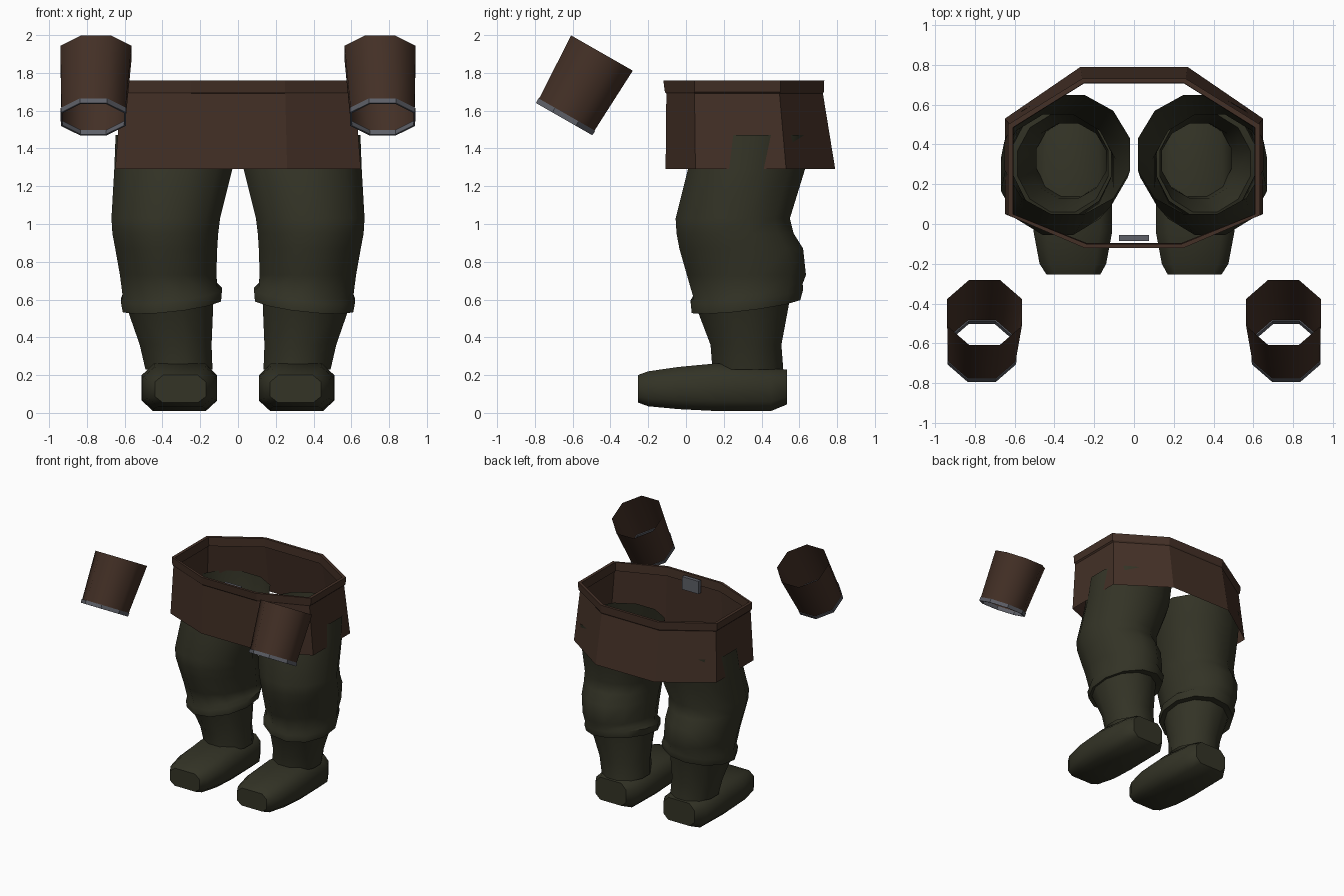
import bpy, math
from mathutils import Vector

if "Cube" in bpy.data.objects:
    bpy.data.objects.remove(bpy.data.objects["Cube"])


def material(name, rgb):
    m = bpy.data.materials.new(name)
    m.diffuse_color = (*rgb, 1)
    m.use_nodes = True
    m.node_tree.nodes["Principled BSDF"].inputs["Base Color"].default_value = m.diffuse_color
    return m


BROWN = material("brown leather", (0.056, 0.029, 0.019))
GREEN = material("dark green cloth", (0.033, 0.033, 0.019))
GREY = material("dull grey metal", (0.11, 0.115, 0.135))


def loft(name, rings, mat, caps=False, closed=False, smooth=None):
    """Skin a list of equal rings; rings run so that faces point outward."""
    n = len(rings[0])
    verts = [p for r in rings for p in r]
    faces = []
    for k in range(len(rings) if closed else len(rings) - 1):
        a, b = k * n, ((k + 1) % len(rings)) * n
        faces += [(a + i, a + (i + 1) % n, b + (i + 1) % n, b + i) for i in range(n)]
    if caps:
        faces.append(tuple(reversed(range(n))))
        faces.append(tuple(range((len(rings) - 1) * n, len(rings) * n)))
    me = bpy.data.meshes.new(name)
    me.from_pydata(verts, [], faces)
    me.materials.append(mat)
    if smooth:
        me.polygons.foreach_set("use_smooth", [True] * len(me.polygons))
        me.set_sharp_from_angle(angle=math.radians(smooth))
    ob = bpy.data.objects.new(name, me)
    bpy.context.collection.objects.link(ob)
    return ob


def mirrored(ob):
    """Add a copy on the other side of x = 0."""
    m = ob.modifiers.new("Mirror", 'MIRROR')
    m.use_axis[0] = True
    m.use_mirror_merge = False


# Skirt: stretched octagon with a flared lip at the waist
def skirt_ring(z, hx, front, back, side_front, side_back, fx):
    half = [(fx, front), (hx, side_front), (hx, side_back), (fx + 0.01, back)]
    pts = half + [(-x, y) for x, y in reversed(half)]
    return [(x, y, z) for x, y in pts]


loft("skirt", [
    skirt_ring(1.29, 0.65, -0.108, 0.79, 0.05, 0.53, 0.26),
    skirt_ring(1.69, 0.62, -0.104, 0.725, 0.045, 0.495, 0.25),
    skirt_ring(1.70, 0.63, -0.112, 0.73, 0.045, 0.50, 0.25),
    skirt_ring(1.76, 0.635, -0.12, 0.732, 0.045, 0.50, 0.25),
    skirt_ring(1.76, 0.61, -0.10, 0.71, 0.05, 0.485, 0.24),
    skirt_ring(1.69, 0.605, -0.095, 0.708, 0.05, 0.485, 0.24),
], BROWN)


# Legs: twelve-sided open tubes, with a tilted trouser lip below the knee
def leg_ring(z, x0, x1, y0, y1, tilt=0):
    cx, cy = (x0 + x1) / 2, (y0 + y1) / 2
    s = 1 / math.cos(math.radians(15))
    out = []
    for i in range(12):
        a = math.radians(15 + 30 * i)
        dx, dy = (x1 - x0) / 2 * s * math.cos(a), (y1 - y0) / 2 * s * math.sin(a)
        out.append((cx + dx, cy + dy, z + tilt * (0.12 * dy - 0.11 * dx)))
    return out


mirrored(loft("trouser_leg", [
    leg_ring(0.575, 0.13, 0.585, 0.06, 0.55, 1),
    leg_ring(0.57, 0.09, 0.61, 0.03, 0.605, 1),
    leg_ring(0.625, 0.085, 0.62, 0.025, 0.62, 1),
    leg_ring(0.65, 0.11, 0.61, 0.04, 0.615, 1),
    leg_ring(0.73, 0.115, 0.625, 0.005, 0.635),
    leg_ring(0.87, 0.11, 0.65, -0.035, 0.62),
    leg_ring(0.95, 0.105, 0.665, -0.05, 0.57),
    leg_ring(1.03, 0.095, 0.67, -0.055, 0.55),
    leg_ring(1.29, 0.03, 0.655, 0.01, 0.63),
    leg_ring(1.47, 0.02, 0.648, 0.05, 0.65),
], GREEN, smooth=50))

mirrored(loft("shin", [
    leg_ring(0.23, 0.135, 0.49, 0.14, 0.515),
    leg_ring(0.36, 0.14, 0.52, 0.13, 0.505),
    leg_ring(0.58, 0.13, 0.585, 0.06, 0.55, 1),
], GREEN, smooth=50))


# Shoes: chamfered sections run from heel to toe
def shoe_ring(y, x0, x1, z0, z1):
    cx, w, h = (x0 + x1) / 2, (x1 - x0) / 2, z1 - z0
    half = [(0.70 * w, z0), (w, z0 + 0.22 * h), (w, z0 + 0.75 * h), (0.68 * w, z1)]
    pts = half + [(-x, z) for x, z in reversed(half)]
    return [(cx + x, y, z) for x, z in reversed(pts)]


mirrored(loft("shoe", [
    shoe_ring(-0.255, 0.17, 0.44, 0.055, 0.20),
    shoe_ring(-0.20, 0.14, 0.475, 0.035, 0.22),
    shoe_ring(-0.04, 0.11, 0.505, 0.02, 0.243),
    shoe_ring(0.16, 0.11, 0.51, 0.01, 0.262),
    shoe_ring(0.45, 0.12, 0.50, 0.01, 0.235),
    shoe_ring(0.535, 0.17, 0.45, 0.045, 0.23),
], GREEN, caps=True, smooth=50))


# Forearm cuffs: tapered open octagons leaning forward, with a metal rim
TOP, BOTTOM = Vector((0.752, -0.445, 1.905)), Vector((0.766, -0.645, 1.555))
AXIS = (TOP - BOTTOM).normalized()
SIDE = Vector((1, 0, 0))
UP = AXIS.cross(SIDE).normalized()


def cuff_ring(t, grow=0.0):
    c = BOTTOM.lerp(TOP, t)
    r = (0.168 + 0.02 * t + grow) / math.cos(math.pi / 8)
    angles = [math.pi / 8 + i * math.pi / 4 for i in range(8)]
    return [tuple(c + SIDE * r * math.cos(a) + UP * r * math.sin(a)) for a in angles]


mirrored(loft("forearm_cuff", [cuff_ring(0.01), cuff_ring(1)], BROWN, smooth=50))
mirrored(loft("cuff_rim", [cuff_ring(0, -0.006), cuff_ring(0, 0.004),
                           cuff_ring(0.07, 0.004), cuff_ring(0.07, -0.006)],
              GREY, closed=True))

# Buckle plate inside the front of the waist
plate = [[(x, y, z) for x, y in ((-0.075, -0.085), (0.075, -0.085),
                                 (0.075, -0.055), (-0.075, -0.055))]
         for z in (1.64, 1.745)]
loft("buckle", plate, GREY, caps=True)
